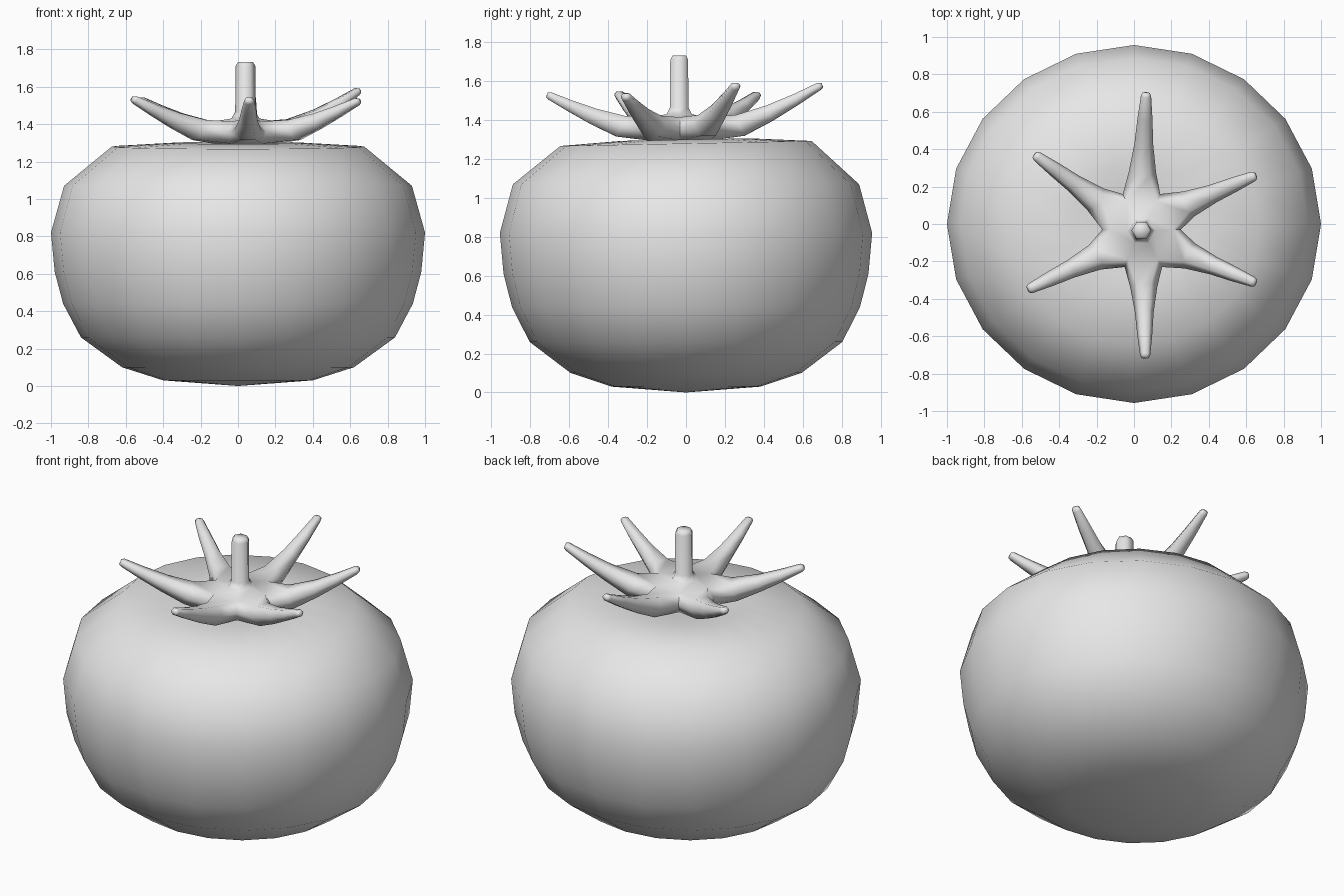
import bpy, bmesh
from math import cos, sin, tau, radians
from mathutils import Vector

cube = bpy.data.objects.get("Cube")
if cube:
    bpy.data.objects.remove(cube)

grey = bpy.data.materials.new("plain_grey")
grey.use_nodes = True
COLOUR = (0.8, 0.8, 0.8, 1)
grey.diffuse_color = COLOUR
grey.node_tree.nodes["Principled BSDF"].inputs["Base Color"].default_value = COLOUR


def finish(bm, name, sharp=None):
    bmesh.ops.recalc_face_normals(bm, faces=bm.faces)
    mesh = bpy.data.meshes.new(name)
    bm.to_mesh(mesh)
    bm.free()
    mesh.materials.append(grey)
    mesh.shade_smooth()
    if sharp:
        mesh.set_sharp_from_angle(angle=radians(sharp))
    obj = bpy.data.objects.new(name, mesh)
    bpy.context.collection.objects.link(obj)
    return obj


def bridge(bm, a, b):
    n = len(a)
    for i in range(n):
        j = (i + 1) % n
        bm.faces.new((a[i], a[j], b[j], b[i]))


def fan(bm, ring, tip):
    for i in range(len(ring)):
        bm.faces.new((ring[i], ring[(i + 1) % len(ring)], tip))


def ring(bm, n, rx, ry, z, centre=(0, 0), tilt=0):
    return [bm.verts.new((centre[0] + rx * cos(tau * i / n),
                          centre[1] + ry * sin(tau * i / n),
                          z + tilt * ry * sin(tau * i / n))) for i in range(n)]


# Fruit: squat lathe with a shallow dip on top, slightly higher at the back
PROFILE = [(0.40, 0.03), (0.62, 0.10), (0.84, 0.26), (0.935, 0.44), (0.98, 0.61),
           (1.0, 0.82), (0.93, 1.07), (0.675, 1.28), (0.34, 1.30), (0.16, 1.28)]
bm = bmesh.new()
rings = [ring(bm, 20, r, r * 0.957, z, tilt=0.02 if z > 1.2 else 0) for r, z in PROFILE]
for a, b in zip(rings, rings[1:]):
    bridge(bm, a, b)
fan(bm, rings[0], bm.verts.new((0, 0, 0)))
fan(bm, rings[-1], bm.verts.new((0, 0, 1.26)))
finish(bm, "fruit_body")

# Leafy crown and stalk as one mesh
CENTRE = Vector((0.04, -0.035, 0))
NOTCHES = [(0.25, -0.03), (0.14, 0.16), (-0.06, 0.16),
           (-0.17, -0.03), (-0.05, -0.23), (0.15, -0.23)]
TIPS = [(0.65, 0.26, 1.58), (0.065, 0.70, 1.58), (-0.53, 0.37, 1.53),
        (-0.565, -0.35, 1.535), (0.06, -0.715, 1.53), (0.65, -0.315, 1.525)]
# Along each leaf: fraction, height share, width, thickness
SECTIONS = [(0.22, 0.08, 0.145, 0.115), (0.5, 0.36, 0.10, 0.085),
            (0.75, 0.67, 0.08, 0.06), (0.97, 0.97, 0.055, 0.04), (1.0, 1.0, 0.04, 0.025)]
HUB_Z = 1.355
bm = bmesh.new()

# Hub corners between leaves: top, side and bottom points
corners = []
for x, y in NOTCHES:
    p = Vector((x, y, 0))
    inner = CENTRE.lerp(p, 0.8)
    corners.append([bm.verts.new((inner.x, inner.y, 1.415)),
                    bm.verts.new((x, y, HUB_Z + 0.005)),
                    bm.verts.new((inner.x, inner.y, 1.295))])

# Leaves: six-sided tapering sections that curve upward
for i, tip in enumerate(TIPS):
    a, b = corners[i], corners[(i + 1) % 6]
    loop = [a[0], a[1], a[2], b[2], b[1], b[0]]
    start = (a[1].co + b[1].co) / 2
    end = Vector(tip)
    out = Vector((end.x - start.x, end.y - start.y, 0)).normalized()
    side = Vector((-out.y, out.x, 0))
    up = (Vector((0, 0, 1)) - out * 0.4).normalized()
    for t, h, width, thick in SECTIONS:
        p = start.lerp(end, t)
        p.z = HUB_Z + (end.z - HUB_Z) * h
        shape = [(-0.28, 0.5), (-0.5, 0), (-0.28, -0.5), (0.28, -0.5), (0.5, 0), (0.28, 0.5)]
        nxt = [bm.verts.new(p + side * u * width + up * v * thick) for u, v in shape]
        bridge(bm, loop, nxt)
        loop = nxt
    bm.faces.new(loop)

# Hub underside
fan(bm, [c[2] for c in corners], bm.verts.new((CENTRE.x, CENTRE.y, 1.27)))

# Stalk with flared foot and bevelled top
loop = [c[0] for c in corners]
for r, z in [(0.075, 1.43), (0.055, 1.465), (0.053, 1.71), (0.04, 1.732)]:
    nxt = ring(bm, 6, r, r, z, (CENTRE.x, CENTRE.y))
    bridge(bm, loop, nxt)
    loop = nxt
bm.faces.new(loop)
finish(bm, "leafy_crown_and_stalk", 75)
